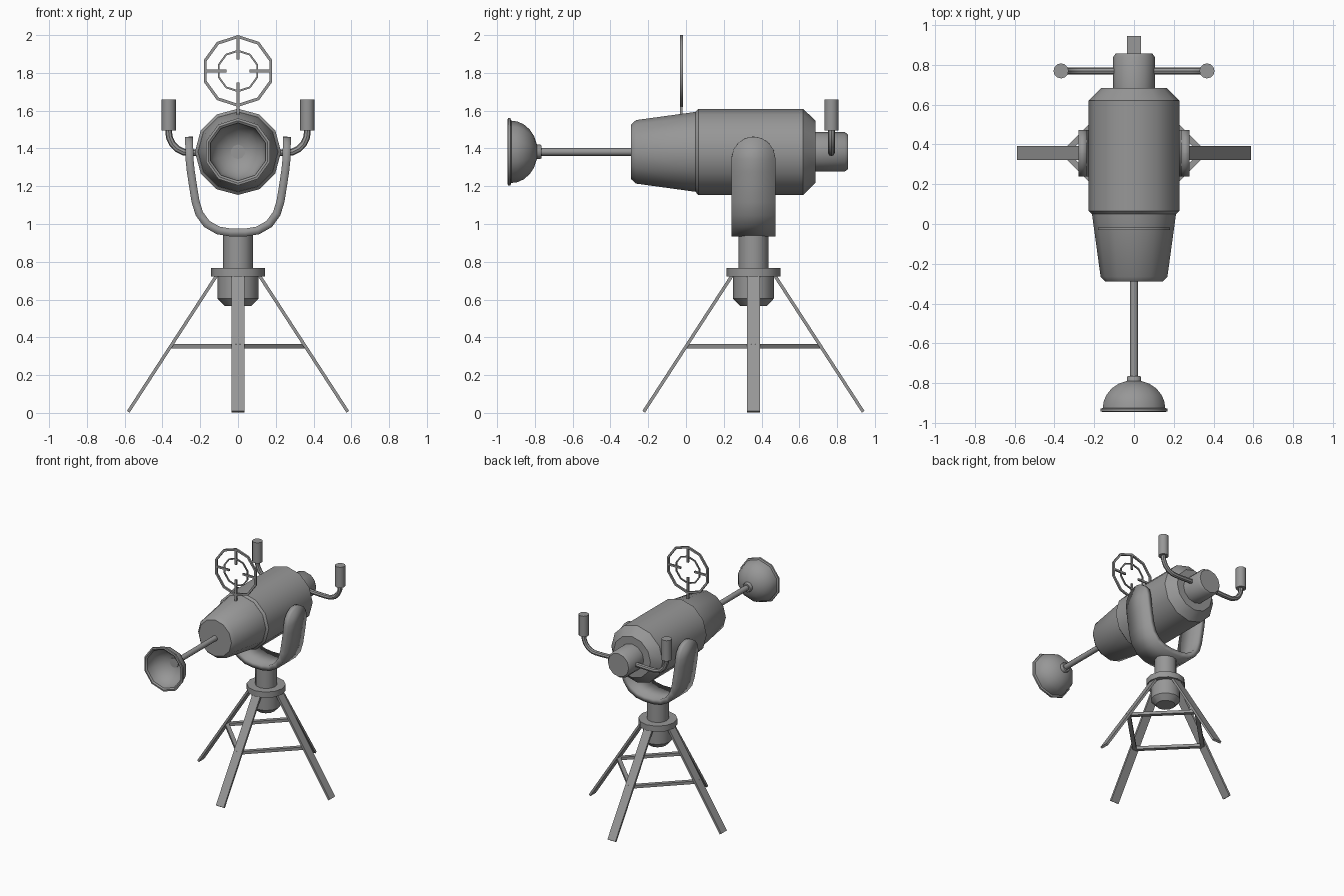
import bpy, bmesh
from math import sin, cos, pi, radians, sqrt
from mathutils import Vector, Matrix

if "Cube" in bpy.data.objects:
    bpy.data.objects.remove(bpy.data.objects["Cube"])

metal = bpy.data.materials.new("grey metal")
metal.use_nodes = True
GREY = (0.31, 0.31, 0.31, 1)
metal.diffuse_color = GREY
metal.node_tree.nodes["Principled BSDF"].inputs["Base Color"].default_value = GREY

AXIS_Z = 1.382      # height of the barrel axis
STAND_Y = 0.357     # stand centre
UP = Matrix.Identity(3)
BACK = Matrix.Rotation(-pi / 2, 3, 'X')   # turns local z to +y


def finish(name, bm, smooth=True):
    bmesh.ops.recalc_face_normals(bm, faces=bm.faces)
    mesh = bpy.data.meshes.new(name)
    bm.to_mesh(mesh)
    bm.free()
    mesh.materials.append(metal)
    ob = bpy.data.objects.new(name, mesh)
    bpy.context.collection.objects.link(ob)
    if smooth:
        bpy.ops.object.select_all(action='DESELECT')
        ob.select_set(True)
        bpy.context.view_layer.objects.active = ob
        bpy.ops.object.shade_smooth_by_angle(angle=radians(40))
    return ob


def bridge(bm, rings, closed=False):
    n = len(rings[0])
    pairs = list(zip(rings, rings[1:])) + ([(rings[-1], rings[0])] if closed else [])
    for a, b in pairs:
        for i in range(n):
            j = (i + 1) % n
            bm.faces.new((a[i], a[j], b[j], b[i]))
    if not closed:
        bm.faces.new(rings[0])
        bm.faces.new(rings[-1])


def lathe(name, profile, centre, turn=UP, sides=12):
    """Spin (radius, height) pairs about the turned z axis."""
    bm = bmesh.new()
    rings = []
    for r, h in profile:
        ring = []
        for i in range(sides):
            a = pi / 2 + 2 * pi * i / sides
            ring.append(bm.verts.new(turn @ Vector((r * cos(a), r * sin(a), h)) + Vector(centre)))
        rings.append(ring)
    bridge(bm, rings)
    return finish(name, bm)


def tube(name, path, radius, sides=8):
    """Round tube along a path lying in an xz plane."""
    bm = bmesh.new()
    rings = []
    for i, p in enumerate(path):
        d = (path[min(i + 1, len(path) - 1)] - path[max(i - 1, 0)]).normalized()
        u = Vector((0, 1, 0))
        v = d.cross(u)
        rings.append([bm.verts.new(p + radius * (u * cos(2 * pi * k / sides) + v * sin(2 * pi * k / sides)))
                      for k in range(sides)])
    bridge(bm, rings)
    return finish(name, bm)


def bar(name, a, b, width_dir, width, thick):
    """Rectangular bar from a to b."""
    a, b = Vector(a), Vector(b)
    d = (b - a).normalized()
    w = Vector(width_dir).normalized()
    t = d.cross(w)
    bm = bmesh.new()
    corners = ((-1, -1), (1, -1), (1, 1), (-1, 1))
    rings = [[bm.verts.new(p + w * i * width / 2 + t * j * thick / 2) for i, j in corners] for p in (a, b)]
    bridge(bm, rings)
    return finish(name, bm, False)


def flat_ring(name, centre, outer, inner, depth, sides=10):
    """Square-section ring facing the front."""
    bm = bmesh.new()
    rings = []
    for r, y in ((outer, -depth), (outer, depth), (inner, depth), (inner, -depth)):
        rings.append([bm.verts.new(Vector(centre) + Vector((r * sin(2 * pi * i / sides), y, r * cos(2 * pi * i / sides))))
                      for i in range(sides)])
    bridge(bm, rings, closed=True)
    return finish(name, bm)


# Barrel, along +y
lathe("barrel_front", [(0.145, -0.29), (0.168, -0.265), (0.212, 0.055)], (0, 0, AXIS_Z), BACK)
lathe("barrel_body", [(0.212, 0.05), (0.228, 0.065), (0.228, 0.62), (0.165, 0.685)], (0, 0, AXIS_Z), BACK)
lathe("rear_cap", [(0.105, 0.67), (0.105, 0.84), (0.092, 0.857)], (0, 0, AXIS_Z), BACK)
lathe("barrel_rod", [(0.021, -0.78), (0.021, -0.28)], (0, 0, AXIS_Z), BACK, 10)
lathe("rod_collar", [(0.033, -0.765), (0.038, -0.772), (0.038, -0.81)], (0, 0, AXIS_Z), BACK, 10)

# Bowl dish with a rolled lip and hollow front
outside = [(0.165 * sin(radians(a)), -0.925 + 0.14 * cos(radians(a))) for a in (12, 30, 46, 62, 77, 90)]
inside = [(r * 0.93, h - 0.012) for r, h in reversed(outside)]
lathe("dish", outside + [(0.178, -0.93), (0.178, -0.943), (0.165, -0.945)] + inside,
      (0, 0, AXIS_Z), BACK, 10)

# Ring sight
SIGHT = Vector((0, -0.024, 1.81))
flat_ring("sight_outer_ring", SIGHT, 0.19, 0.174, 0.007)
flat_ring("sight_inner_ring", SIGHT, 0.112, 0.102, 0.005)
for name, d, end in (("sight_top", (0, 0, 1), 0.18), ("sight_stem", (0, 0, -1), 0.24),
                     ("sight_left", (1, 0, 0), 0.17), ("sight_right", (-1, 0, 0), 0.17)):
    d = Vector(d)
    bar(name, SIGHT + d * 0.06, SIGHT + d * end, (0, 1, 0), 0.013, 0.015)

# U-shaped yoke: (x, z) half-path, widths rounded off at the top
half = [(0.04, 0.955), (0.105, 0.966), (0.165, 1.0), (0.205, 1.055), (0.225, 1.12), (0.238, 1.2), (0.25, 1.28)]
rows = [(x, z, 0.117) for x, z in half]
for a in (0, 25, 48, 66, 80, 89):
    s = sin(radians(a))
    rows.append((0.257 + 0.002 * s, 1.345 + 0.117 * s, 0.117 * cos(radians(a))))
rows = [(-x, z, w) for x, z, w in reversed(rows)] + rows
bm = bmesh.new()
edges = [[bm.verts.new((x, STAND_Y + s * w, z)) for s in (-1, 1)] for x, z, w in rows]
for a, b in zip(edges, edges[1:]):
    bm.faces.new((a[0], a[1], b[1], b[0]))
yoke = finish("yoke", bm)
mod = yoke.modifiers.new("thickness", 'SOLIDIFY')
mod.thickness = 0.042
mod.offset = 0
mod.use_even_offset = True

# Pedestal
for name, profile in (("post", [(0.08, 0.75), (0.08, 0.95)]),
                      ("collar", [(0.142, 0.722), (0.142, 0.768)]),
                      ("hub", [(0.07, 0.565), (0.108, 0.605), (0.108, 0.73)])):
    lathe(name, profile, (0, STAND_Y, 0))

# Four legs and the braces joining them
for i, side in enumerate(("left", "back", "right", "front")):
    c, s = round(cos(i * pi / 2)), round(sin(i * pi / 2))
    out, across = Vector((c, s, 0)), Vector((-s, c, 0))
    base = Vector((0, STAND_Y, 0))
    bar("leg_" + side, base + out * 0.108 + Vector((0, 0, 0.735)),
        base + out * 0.581 + Vector((0, 0, 0.006)), across, 0.07, 0.017)
    z = Vector((0, 0, 0.353))
    bar("brace_" + side, base + out * 0.35 + z, base + across * 0.35 + z, (0, 0, 1), 0.023, 0.03)

# Handles on curved arms
for side, s in (("left", 1), ("right", -1)):
    path = [Vector((s * x, 0.77, z)) for x, z in ((0.08, 1.382), (0.2, 1.377), (0.26, 1.377))]
    for a in (15, 35, 55, 75, 90):
        t = radians(a)
        path.append(Vector((s * (0.26 + 0.107 * sin(t)), 0.77, 1.487 - 0.11 * cos(t))))
    path.append(Vector((s * 0.367, 0.77, 1.52)))
    tube("handle_arm_" + side, path, 0.018)
    lathe("handle_grip_" + side, [(0.038, 1.495), (0.038, 1.66)], (s * 0.367, 0.77, 0))
